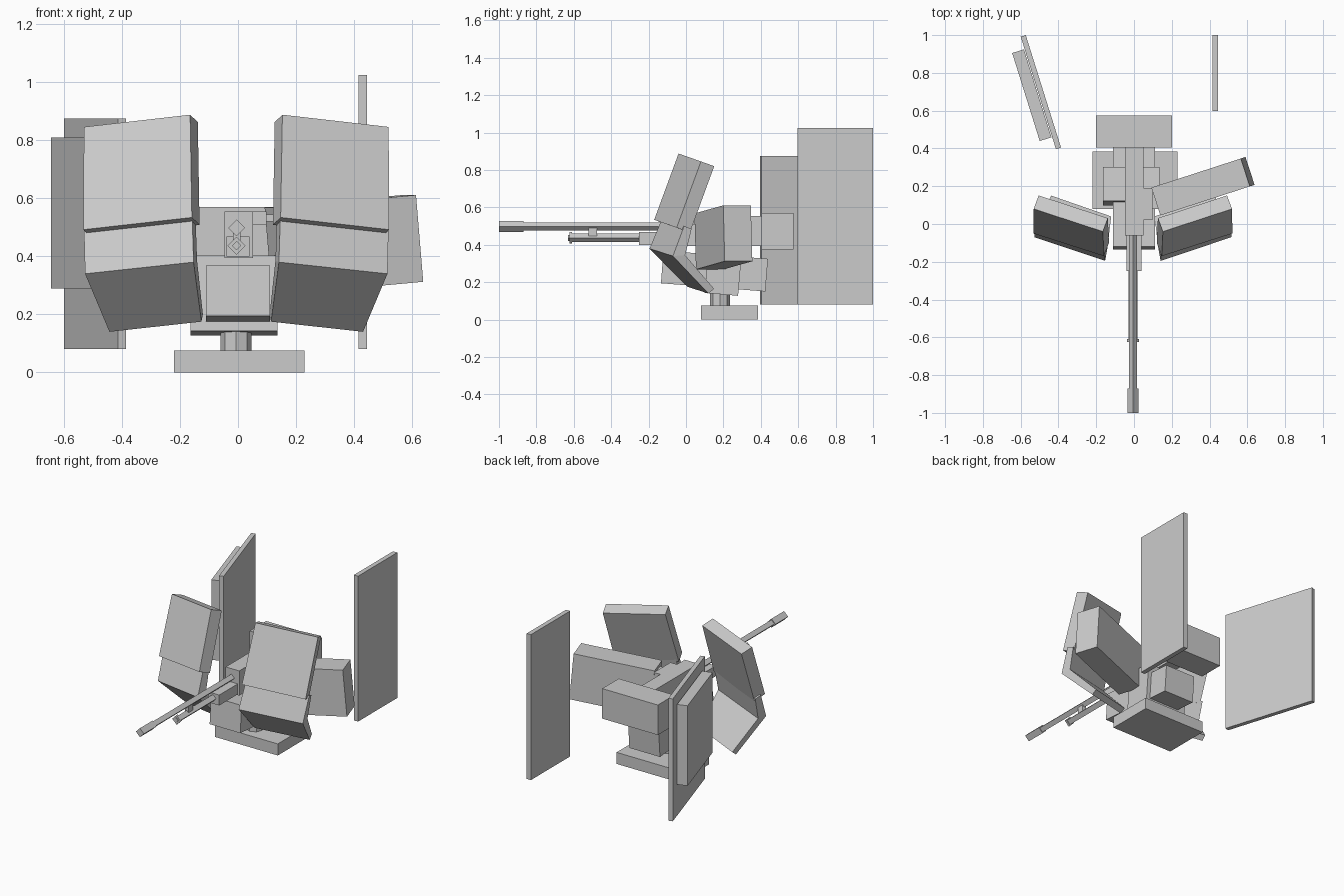
import bpy, bmesh
from math import radians
from mathutils import Vector, Matrix, Euler

if "Cube" in bpy.data.objects:
    bpy.data.objects.remove(bpy.data.objects["Cube"])


def finish(name, bm):
    bmesh.ops.recalc_face_normals(bm, faces=bm.faces)
    me = bpy.data.meshes.new(name)
    bm.to_mesh(me)
    bm.free()
    ob = bpy.data.objects.new(name, me)
    bpy.context.collection.objects.link(ob)
    return ob


def block(name, center, size, rot=(0, 0, 0)):
    bm = bmesh.new()
    m = (Matrix.Translation(center)
         @ Euler([radians(a) for a in rot]).to_matrix().to_4x4()
         @ Matrix.Diagonal((*size, 1)))
    bmesh.ops.create_cube(bm, size=1, matrix=m)
    return finish(name, bm)


def span(name, x0, x1, y0, y1, z0, z1):
    return block(name, ((x0 + x1) / 2, (y0 + y1) / 2, (z0 + z1) / 2),
                 (x1 - x0, y1 - y0, z1 - z0))


def tube(name, center, radius, length, sides=4, rx=90):
    bm = bmesh.new()
    m = Matrix.Translation(center) @ Matrix.Rotation(radians(rx), 4, 'X')
    bmesh.ops.create_cone(bm, cap_ends=True, segments=sides, radius1=radius,
                          radius2=radius, depth=length, matrix=m)
    return finish(name, bm)


def sheet(name, inner, outer, back, side):
    """Plate between two edge paths, thickened backwards, mirrored by side."""
    bm = bmesh.new()
    paths = []
    for path, offs in ((inner, False), (outer, False), (outer, True), (inner, True)):
        row = []
        for p, b in zip(path, back):
            q = Vector(p) + (Vector(b) if offs else Vector())
            row.append(bm.verts.new((MID + side * q.x, q.y, q.z)))
        paths.append(row)
    for k in range(len(inner) - 1):
        for j in range(4):
            a, c = paths[j], paths[(j + 1) % 4]
            bm.faces.new((a[k], c[k], c[k + 1], a[k + 1]))
    bm.faces.new([p[0] for p in paths])
    bm.faces.new([p[-1] for p in paths])
    return finish(name, bm)


MID = -0.006

# base, pedestal and tilted cradle
span("base_plate", -0.22, 0.23, 0.08, 0.385, 0, 0.075)
tube("pedestal", (-0.007, 0.182, 0.11), 0.053, 0.09, 8, 0)
block("cradle", (-0.014, 0.2, 0.265), (0.30, 0.18, 0.26), (-5, 0, 0))
block("lower_body", (0, 0.152, 0.26), (0.22, 0.56, 0.175), (-4.5, 0, 0))

# gun housing
span("receiver", -0.047, 0.051, -0.06, 0.42, 0.395, 0.555)
span("lower_receiver", -0.04, 0.04, -0.25, 0.1, 0.4, 0.468)
span("counterweight", -0.2, 0.2, 0.405, 0.575, 0.375, 0.57)
span("arm_block", 0.05, 0.098, 0.02, 0.19, 0.51, 0.555)
span("arm_link", 0.09, 0.17, 0.08, 0.17, 0.52, 0.545)

# four-sided barrels
tube("main_barrel", (-0.005, -0.47, 0.498), 0.022, 0.84)
tube("main_muzzle", (-0.005, -0.935, 0.498), 0.029, 0.13)
tube("lower_barrel", (-0.005, -0.42, 0.437), 0.016, 0.42)
tube("lower_barrel_sleeve", (-0.005, -0.43, 0.437), 0.023, 0.36)
tube("lower_muzzle", (-0.005, -0.617, 0.437), 0.031, 0.014)
span("barrel_bracket", -0.018, 0.008, -0.52, -0.475, 0.445, 0.492)

# side box
block("side_box", (0.365, 0.2, 0.44), (0.50, 0.155, 0.30), (0, -5, 18))

# pair of gun shields, upper plate and bent lower plate
thick = Vector((-0.332, 0.887, -0.32)) * 0.08
for side, label in ((1, "right"), (-1, "left")):
    sheet("upper_shield_" + label,
          [(0.159, -0.04, 0.888), (0.153, -0.17, 0.534)],
          [(0.525, 0.08, 0.846), (0.527, -0.05, 0.492)],
          [thick, thick], side)
    sheet("lower_shield_" + label,
          [(0.152, -0.128, 0.54), (0.147, -0.195, 0.38), (0.120, 0.01, 0.175)],
          [(0.525, -0.01, 0.5), (0.521, -0.07, 0.34), (0.437, 0.12, 0.14)],
          [(-0.012, 0.04, -0.014), (-0.012, 0.065, 0.005), (-0.005, 0.03, 0.025)], side)

# free-standing rear plates
span("rear_plate_right", 0.415, 0.445, 0.597, 1.0, 0.08, 1.025)
block("rear_plate_left", (-0.493, 0.698, 0.478), (0.028, 0.624, 0.795), (0, 0, 17.4))
block("rear_plate_backing", (-0.541, 0.682, 0.55), (0.065, 0.488, 0.52), (0, 0, 17.4))
